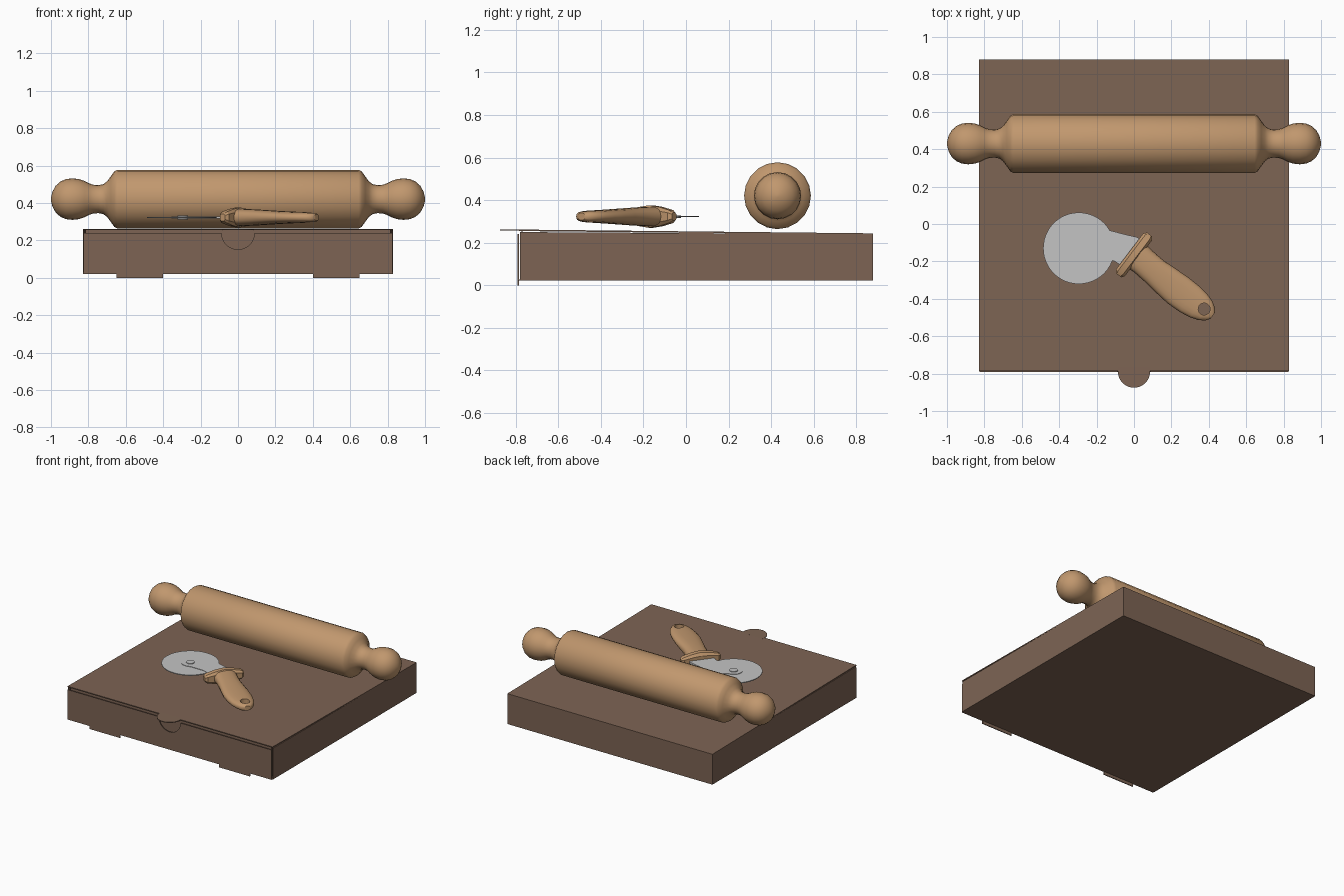
import bpy, bmesh, math
from mathutils import Matrix, Vector

if "Cube" in bpy.data.objects:
    bpy.data.objects.remove(bpy.data.objects["Cube"])


def material(name, rgb):
    m = bpy.data.materials.new(name)
    m.diffuse_color = (*rgb, 1)
    m.use_nodes = True
    m.node_tree.nodes["Principled BSDF"].inputs["Base Color"].default_value = m.diffuse_color
    return m


CARD = material("cardboard brown", (0.205, 0.127, 0.088))
WOOD = material("light wood", (0.53, 0.31, 0.155))
STEEL = material("pale steel", (0.55, 0.55, 0.55))


def finish(name, bm, mat, smooth=None):
    bmesh.ops.recalc_face_normals(bm, faces=bm.faces)
    me = bpy.data.meshes.new(name)
    bm.to_mesh(me)
    bm.free()
    me.materials.append(mat)
    ob = bpy.data.objects.new(name, me)
    bpy.context.collection.objects.link(ob)
    if smooth:
        bpy.ops.object.select_all(action='DESELECT')
        ob.select_set(True)
        bpy.context.view_layer.objects.active = ob
        bpy.ops.object.shade_smooth_by_angle(angle=math.radians(smooth))
    return ob


def plate(name, outline, low, high, mat, matrix=Matrix(), smooth=None):
    """Flat outline extruded from low to high along local z."""
    bm = bmesh.new()
    face = bm.faces.new([bm.verts.new((x, y, low)) for x, y in outline])
    ext = bmesh.ops.extrude_face_region(bm, geom=[face])["geom"]
    bmesh.ops.translate(bm, vec=(0, 0, high - low),
                        verts=[v for v in ext if isinstance(v, bmesh.types.BMVert)])
    bm.transform(matrix)
    return finish(name, bm, mat, smooth)


def loft(name, rings, mat, matrix=Matrix(), smooth=40):
    """Skin a list of equal closed rings and cap both ends."""
    bm = bmesh.new()
    loops = [[bm.verts.new(p) for p in r] for r in rings]
    n = len(loops[0])
    for a, b in zip(loops, loops[1:]):
        for i in range(n):
            j = (i + 1) % n
            bm.faces.new((a[i], a[j], b[j], b[i]))
    bm.faces.new(loops[0])
    bm.faces.new(loops[-1])
    bm.transform(matrix)
    return finish(name, bm, mat, smooth)


def arc(cx, cy, r, a0, a1, n):
    return [(cx + r * math.cos(math.radians(a0 + (a1 - a0) * i / n)),
             cy + r * math.sin(math.radians(a0 + (a1 - a0) * i / n))) for i in range(n + 1)]


def rect(x0, x1, y0, y1):
    return [(x0, y0), (x1, y0), (x1, y1), (x0, y1)]


# ---- pizza box ----
W, FRONT, BACK, FLOOR = 0.83, -0.785, 0.88, 0.022
UPRIGHT = Matrix.Rotation(math.radians(90), 4, 'X')     # local y -> z, local z -> -y
SIDEWAYS = Matrix(((0, 0, 1, 0), (1, 0, 0, 0), (0, 1, 0, 0), (0, 0, 0, 1)))  # -> y, z, x
plate("box_bottom", rect(-W, W, FRONT, BACK), FLOOR, FLOOR + 0.006, CARD)
plate("box_back", rect(-W, W, FLOOR, 0.24), -BACK, -BACK + 0.006, CARD, UPRIGHT)
side = [(-0.78, FLOOR), (BACK, FLOOR), (BACK, 0.24), (-0.78, 0.25)]
for s, n in ((-1, "left"), (1, "right")):
    plate("box_side_" + n, side, s * W, s * (W - 0.006), CARD, SIDEWAYS)
# front panel with thumb notch and two locking tabs below
front = [(-0.825, FLOOR), (-0.65, FLOOR), (-0.65, 0), (-0.4, 0), (-0.4, FLOOR),
         (0.4, FLOOR), (0.4, 0), (0.65, 0), (0.65, FLOOR), (0.825, FLOOR), (0.825, 0.24)]
front += arc(0, 0.24, 0.088, 0, -180, 20) + [(-0.825, 0.24)]
plate("box_front", front, 0.785, 0.791, CARD, UPRIGHT)
plate("lid_tuck_flap", rect(-0.815, 0.815, 0.04, 0.256), 0.768, 0.774, CARD, UPRIGHT)
# sloping lid
lid = [(FRONT, 0.255), (BACK, 0.237), (BACK, 0.244), (FRONT, 0.262)]
plate("box_lid", lid, -W, W, CARD, SIDEWAYS)
plate("lid_tab", arc(0, FRONT - 0.004, 0.086, 180, 360, 20) + [(0.086, FRONT + 0.02), (-0.086, FRONT + 0.02)],
      0.257, 0.262, CARD)

# ---- rolling pin, turned about x ----
half = [(0.0, 0.157), (0.645, 0.157), (0.662, 0.148), (0.68, 0.122), (0.70, 0.095), (0.72, 0.08),
        (0.745, 0.075), (0.775, 0.077), (0.795, 0.084), (0.82, 0.097), (0.85, 0.107), (0.885, 0.111),
        (0.92, 0.107), (0.95, 0.094), (0.975, 0.071), (0.992, 0.04), (1.0, 0.008)]
profile = [(-x, r) for x, r in reversed(half[1:])] + half[1:]
pin_rings = [[(x, 0.43 + r * math.cos(math.tau * i / 20), 0.421 + r * math.sin(math.tau * i / 20))
              for i in range(20)] for x, r in profile]
loft("rolling_pin", pin_rings, WOOD)

# ---- pizza cutter: local x runs down the handle, origin at the guard ----
CUT = Matrix.Translation((0, -0.165, 0.323)) @ Matrix.Rotation(math.radians(-37.2), 4, 'Z')
HUB = (-0.256, -0.15)
plate("cutter_blade", arc(*HUB, 0.191, 0, 352.5, 47), -0.003, 0.003, STEEL, CUT, 30)
arm = [(0.02, 0.085), (-0.045, 0.085), (-0.10, 0.06), (-0.16, 0.035), (-0.22, 0.01), (-0.27, -0.04)]
arm += arc(*HUB, 0.06, 130, 310, 10)
arm += [(-0.19, -0.165), (-0.15, -0.135), (-0.11, -0.105), (-0.06, -0.09), (0.02, -0.085)]
plate("cutter_arm", arm, -0.006, 0.006, STEEL, CUT, 30)
plate("blade_rivet", arc(*HUB, 0.028, 0, 337.5, 15), -0.011, 0.011, STEEL, CUT, 30)


def section(x, top, bottom, thick, power=0.8, n=20):
    """Rounded cross-section between y=bottom and y=top."""
    mid, hw = (top + bottom) / 2, (top - bottom) / 2
    ring = []
    for i in range(n):
        c, s = math.cos(math.tau * i / n), math.sin(math.tau * i / n)
        ring.append((x, mid + hw * math.copysign(abs(c) ** power, c),
                     thick * math.copysign(abs(s) ** power, s)))
    return ring


# handle: position, upper edge, lower edge, half thickness
grip = [(0.0, 0.086, -0.076, 0.046), (0.06, 0.078, -0.074, 0.045), (0.14, 0.072, -0.08, 0.042),
        (0.22, 0.076, -0.09, 0.038), (0.30, 0.08, -0.098, 0.034), (0.38, 0.078, -0.095, 0.031),
        (0.44, 0.070, -0.085, 0.029), (0.485, 0.056, -0.069, 0.027), (0.515, 0.036, -0.050, 0.024),
        (0.532, 0.014, -0.026, 0.017)]
handle = loft("cutter_handle", [section(*g) for g in grip], WOOD, CUT)
# hanging hole
cutter = plate("hole_cutter", arc(0.474, -0.004, 0.032, 0, 337.5, 15), -0.1, 0.1, WOOD, CUT)
cutter.hide_render = True
mod = handle.modifiers.new("hanging_hole", 'BOOLEAN')
mod.operation, mod.solver, mod.object = 'DIFFERENCE', 'EXACT', cutter
bpy.context.view_layer.objects.active = handle
bpy.ops.object.modifier_apply(modifier=mod.name)
bpy.data.objects.remove(cutter)

# finger guard: flat-sided collar, lofted across the handle
guard = [(-0.137, 0.018, 0.018), (-0.12, 0.03, 0.03), (-0.06, 0.03, 0.045), (0, 0.03, 0.053),
         (0.06, 0.03, 0.045), (0.12, 0.03, 0.03), (0.137, 0.018, 0.018)]
rings = []
for y, hx, hz in guard:
    k, t = hx * 0.55, hz * 0.6
    rings.append([(hx, y, -t), (hx, y, t), (k, y, hz), (-k, y, hz),
                  (-hx, y, t), (-hx, y, -t), (-k, y, -hz), (k, y, -hz)])
loft("finger_guard", rings, WOOD, CUT, 30)
